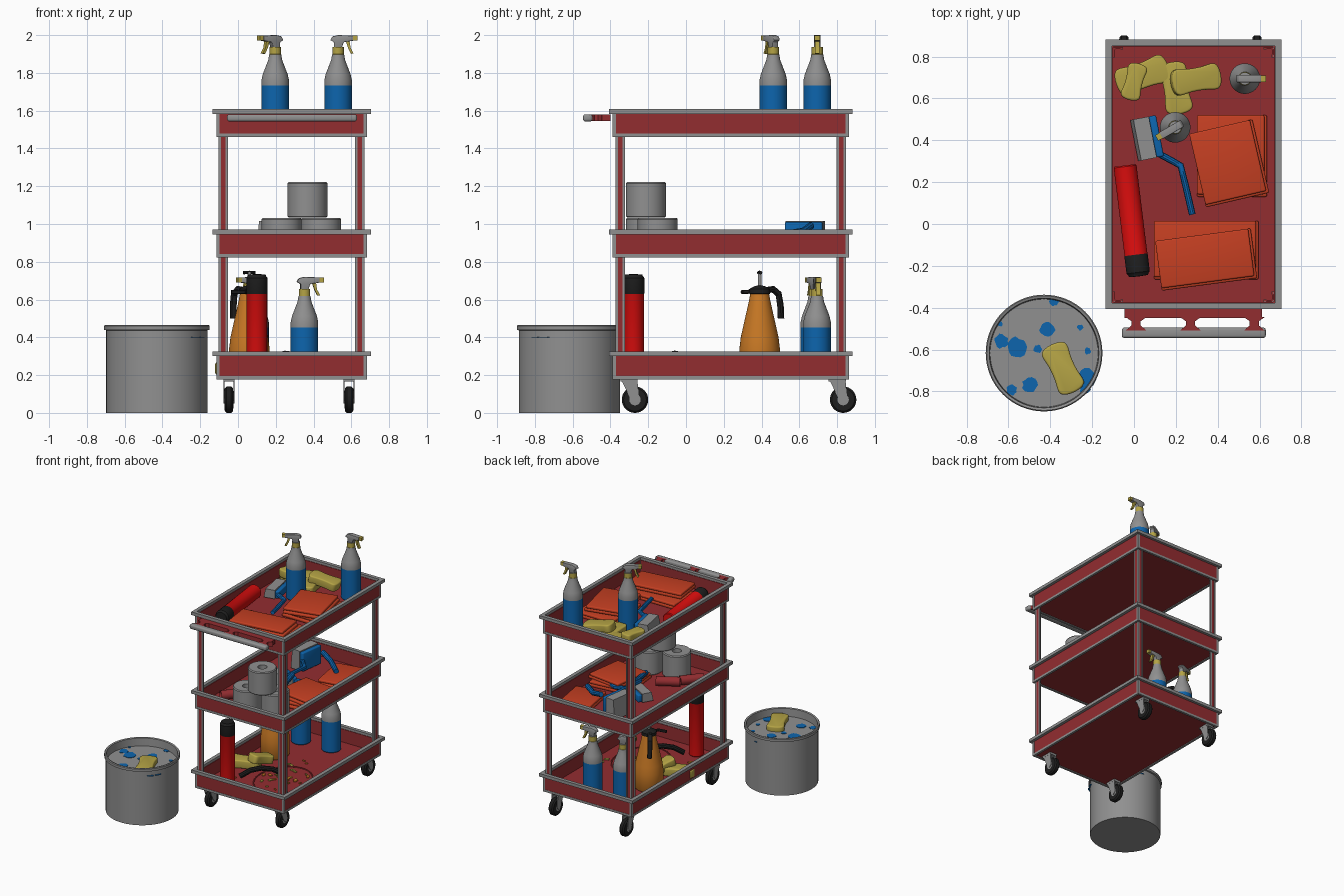
import bpy, bmesh, math, random
from mathutils import Matrix, Vector

if "Cube" in bpy.data.objects:
    bpy.data.objects.remove(bpy.data.objects["Cube"])
random.seed(4)

def mat(name, r, g, b):
    m = bpy.data.materials.new(name)
    m.diffuse_color = (r, g, b, 1)
    m.use_nodes = True
    m.node_tree.nodes["Principled BSDF"].inputs["Base Color"].default_value = m.diffuse_color
    return m

RED = mat("dark_red_paint", 0.29, 0.026, 0.03)
GRAY = mat("gray", 0.28, 0.28, 0.28)
BLUE = mat("blue", 0.004, 0.13, 0.42)
YELLOW = mat("yellow", 0.46, 0.37, 0.06)
ORANGE = mat("bottle_orange", 0.58, 0.19, 0.018)
CLOTH = mat("cloth_orange_red", 0.56, 0.05, 0.016)
BRIGHT = mat("bright_red", 0.68, 0.004, 0.004)
BLACK = mat("black", 0.013, 0.013, 0.013)

def finish(bm, name, mats, M=None, bevel=0):
    bmesh.ops.recalc_face_normals(bm, faces=bm.faces)
    me = bpy.data.meshes.new(name)
    bm.to_mesh(me)
    bm.free()
    for m in mats:
        me.materials.append(m)
    ob = bpy.data.objects.new(name, me)
    bpy.context.collection.objects.link(ob)
    if M is not None:
        ob.matrix_world = M
    if bevel:
        b = ob.modifiers.new("bevel", 'BEVEL')
        b.width, b.segments = bevel, 3
    return ob

def place(x, y, z, rz=0, rx=0, ry=0):
    R = Matrix.Rotation
    return (Matrix.Translation((x, y, z)) @ R(math.radians(rz), 4, 'Z')
            @ R(math.radians(ry), 4, 'Y') @ R(math.radians(rx), 4, 'X'))

def boxes(name, items, M=None, bevel=0):
    """items: (x0, x1, y0, y1, z0, z1, material)"""
    bm, mats = bmesh.new(), []
    for x0, x1, y0, y1, z0, z1, m in items:
        if m not in mats:
            mats.append(m)
        S = Matrix.Diagonal((abs(x1 - x0), abs(y1 - y0), z1 - z0, 1))
        T = Matrix.Translation(((x0 + x1) / 2, (y0 + y1) / 2, (z0 + z1) / 2))
        r = bmesh.ops.create_cube(bm, size=1, matrix=T @ S)
        for f in {f for v in r['verts'] for f in v.link_faces}:
            f.material_index = mats.index(m)
    return finish(bm, name, mats, M, bevel)

def lathe(name, prof, M, n=40):
    """prof: (radius, z, material of the band ending at this point)"""
    bm, mats, prev = bmesh.new(), [], None
    for r, z, m in prof:
        if m not in mats:
            mats.append(m)
        ring = [bm.verts.new((r * math.cos(a * math.tau / n), r * math.sin(a * math.tau / n), z))
                for a in range(n if r > 0 else 1)]
        if prev:
            for i in range(n):
                j = (i + 1) % n
                q = [prev[i % len(prev)], prev[j % len(prev)], ring[j % len(ring)], ring[i % len(ring)]]
                bm.faces.new(list(dict.fromkeys(q))).material_index = mats.index(m)
        prev = ring
    return finish(bm, name, mats, M)

def prism(name, pts, h0, h1, m, M, bevel=0):
    """extrude a 2D outline from h0 to h1 along local z"""
    bm = bmesh.new()
    f = bm.faces.new([bm.verts.new((x, y, h0)) for x, y in pts])
    g = bmesh.ops.extrude_face_region(bm, geom=[f])['geom']
    bmesh.ops.translate(bm, vec=(0, 0, h1 - h0), verts=[v for v in g if isinstance(v, bmesh.types.BMVert)])
    return finish(bm, name, [m], M, bevel)

def tube(name, pts, r, m, cyclic=False):
    cu = bpy.data.curves.new(name, 'CURVE')
    cu.dimensions, cu.bevel_depth, cu.bevel_resolution = '3D', r, 3
    cu.use_fill_caps = True
    s = cu.splines.new('POLY')
    s.points.add(len(pts) - 1)
    for p, c in zip(s.points, pts):
        p.co = (*c, 1)
    s.use_cyclic_u = cyclic
    cu.materials.append(m)
    ob = bpy.data.objects.new(name, cu)
    bpy.context.collection.objects.link(ob)

CX, CY = 0.284, 0.237
UP = Matrix.Rotation(math.pi / 2, 4, 'X')       # stands a prism upright

# trays: red floor and walls, gray rim and worn gray edges
for tag, z in (("bottom", 0.18), ("middle", 0.825), ("top", 1.463)):
    a, b, t, e, h = 0.397, 0.623, 0.012, 0.016, 0.145
    it = [(-a, a, -b, b, z + 0.004, z + 0.02, RED)]
    for s in (-1, 1):
        it += [(s * a, s * (a - t), -b, b, z, z + h - 0.02, RED),
               (-a + t, a - t, s * b, s * (b - t), z, z + h - 0.02, RED),
               (s * 0.42, s * 0.39, -0.644, 0.644, z + h - 0.025, z + h, GRAY),
               (-0.39, 0.39, s * 0.644, s * 0.615, z + h - 0.025, z + h, GRAY),
               (s * (a + .002), s * (a - e), -b - .002, b + .002, z - .002, z + e, GRAY),
               (-a + e, a - e, s * (b + .002), s * (b - e), z - .002, z + e, GRAY)]
        for q in (-1, 1):
            it.append((s * (a + .002), s * (a - e), q * (b + .002), q * (b - e), z + e, z + h - 0.025, GRAY))
    boxes(tag + "_tray", it, place(CX, CY, 0))

# angle-iron legs and casters at four corners
fork = [(-0.075, 0.18), (0.012, 0.18), (0.022, 0.07), (0, 0.05), (-0.022, 0.07)]
for s in (-1, 1):
    for q in (-1, 1):
        X, Y, w, t, e = s * 0.384, q * 0.608, 0.046, 0.008, 0.011
        z0, z1 = 0.2, 1.5
        boxes("leg", [(X, X - s * w, Y, Y - q * t, z0, z1, RED), (X, X - s * t, Y, Y - q * w, z0, z1, RED),
                      (X + s * .002, X - s * e, Y + q * .002, Y - q * e, z0, z1, GRAY),
                      (X - s * (w - e), X - s * (w + .002), Y + q * .002, Y - q * (t + .002), z0, z1, GRAY),
                      (X + s * .002, X - s * (t + .002), Y - q * (w - e), Y - q * (w + .002), z0, z1, GRAY)],
              place(CX, CY, 0))
        wx, wy = (-0.048, 0.588)[s > 0], (-0.27, 0.832)[q > 0]
        lathe("caster_wheel", [(0, -.024, GRAY), (.03, -.024, GRAY), (.06, -.022, BLACK), (.07, -.012, BLACK),
                               (.07, .012, BLACK), (.06, .022, BLACK), (.03, .024, BLACK), (0, .024, GRAY)],
              place(wx, wy, 0.07, ry=90), 32)
        Q = Matrix(((0, 0, 1, wx), (1, 0, 0, wy), (0, 1, 0, 0), (0, 0, 0, 1)))
        for o in (-0.029, 0.023):
            prism("caster_fork", fork, o, o + 0.006, GRAY, Q)
        boxes("caster_plate", [(-.03, .03, -.078, .014, .165, .182, GRAY)], place(wx, wy, 0))

# push handle: red backing and flared struts, gray rounded bar
boxes("handle_backing", [(-.045, .612, -.45, -.40, 1.546, 1.58, RED)])
for x in (0.01, 0.27, 0.575):
    prism("handle_strut", [(x - .05, -.445), (x - .022, -.465), (x - .022, -.485), (x - .05, -.51),
                           (x + .05, -.51), (x + .022, -.485), (x + .022, -.465), (x + .05, -.445)],
          1.546, 1.58, RED, Matrix())
boxes("handle_bar", [(-.058, .63, -.545, -.495, 1.543, 1.58, GRAY)], bevel=0.012)

# trigger spray bottles
HEAD = [(-.022, .45), (-.022, .48), (-.042, .49), (-.03, .51), (0, .517), (.08, .514), (.08, .487), (.03, .48), (.02, .45)]
for x, y, z, a in ((.53, .695, 1.483, 0), (.197, .462, 1.483, 210), (.352, .694, .203, 5), (.09, .68, .203, 200)):
    M = place(x, y, z, a)
    lathe("spray_bottle", [(0, 0, BLUE), (.068, 0, BLUE), (.073, .006, BLUE), (.073, .25, BLUE), (.073, .278, GRAY),
                           (.066, .31, GRAY), (.037, .385, GRAY), (.032, .415, GRAY), (.03, .416, YELLOW),
                           (.03, .453, YELLOW), (0, .455, GRAY)], M)
    prism("spray_head", HEAD, -.018, .018, GRAY, M @ UP, .004)
    boxes("spray_nozzle", [(.078, .102, -.015, .015, .488, .514, YELLOW)], M)
    prism("spray_trigger", [(.04, .487), (.06, .487), (.066, .45), (.082, .42), (.068, .418), (.052, .45)],
          -.012, .012, YELLOW, M @ UP)

# red canisters with black caps: one standing, one lying
CAN = [(0, 0, BRIGHT), (.05, 0, BRIGHT), (.055, .006, BRIGHT), (.055, .43, BRIGHT), (.056, .432, BLACK),
       (.056, .515, BLACK), (.048, .525, BLACK), (.046, .533, BLACK), (0, .535, BLACK)]
lathe("standing_canister", CAN, place(.1, -.277, .2))
lathe("lying_canister", CAN, place(-.043, .28, 1.539, rz=7, rx=90))

# orange pump sprayer
M = place(.06, .39, .2)
lathe("pump_sprayer", [(0, 0, ORANGE), (.1, 0, ORANGE), (.107, .01, ORANGE), (.107, .14, ORANGE), (.1, .2, ORANGE),
                       (.055, .4, ORANGE), (.05, .43, ORANGE), (.056, .431, BLACK), (.056, .455, BLACK),
                       (.03, .47, BLACK), (.01, .475, BLACK), (.01, .545, GRAY), (0, .545, GRAY)], M)
tube("pump_handle", [(.028, .385, .742), (.06, .39, .744), (.092, .395, .742)], .009, BLACK)
tube("pump_nozzle", [(.06, .39, .643), (.0, .46, .655), (-.02, .49, .63), (-.025, .5, .57), (-.025, .503, .5)], .018, BLACK)
tube("pump_spout", [(.06, .39, .645), (.03, .31, .64), (-.035, .3, .64)], .011, BLACK)

# folded cloths, layered
for x, y, z, sx, sy, a in ((.468, .325, 1.483, .335, .39, 0), (.455, .29, 1.535, .31, .36, 13),
                           (.345, -.125, 1.483, .5, .28, 0), (.345, -.17, 1.53, .46, .24, 7.5),
                           (.49, .15, .845, .34, .36, 6), (.5, .16, .885, .3, .32, -8), (.52, .6, .845, .26, .34, 10)):
    for k in range(2):
        boxes("folded_cloth", [(-sx / 2, sx / 2 - k * .012, -sy / 2 + k * .012, sy / 2,
                                k * .024, k * .024 + .023, CLOTH)], place(x, y, z, a), .008)

# waisted sponges
def sponge(x, y, z, a, s=1, rx=0, ry=0, h=.065):
    pts = []
    for i in range(40):
        t = i * math.tau / 40
        c = math.cos(t)
        pts.append((.12 * s * math.copysign(abs(c) ** .75, c), .088 * s * math.sin(t) * (.62 + .75 * c * c)))
    prism("sponge", pts, 0, h, YELLOW, place(x, y, z, a, rx, ry), .01)

sponge(.04, .71, 1.484, 20, 1.1)
sponge(.0, .68, 1.53, 75, .75)
sponge(.2, .65, 1.484, 100, 1.05)
sponge(.29, .69, 1.525, 10, 1.0, ry=10)
sponge(-.0, .09, .203, 20, 1)
sponge(.1, .14, .24, 70, .8, ry=15)
sponge(-.34, -.69, .375, 115, 1.05)

# hand brushes: gray bristles, blue back and curved handle
def brush(x, y, z, a, flip=1, h=.07):
    M = place(x, y, z, a)
    prism("brush_bristles", [(-.06, 0), (.03, 0), (.03, h), (-.045, h)], -.1, .1, GRAY, M @ UP)
    boxes("brush_back", [(.03, .065, -.1, .1, .005, h - .005, BLUE)], M, .008)
    path = [(.045, -.085), (.1, -.13), (.135, -.16), (.14, -.26), (.145, -.4)]
    pts = [M @ Vector((px, py * flip, h * .55)) for px, py in path]
    tube("brush_handle", pts, .016, BLUE)

brush(.06, .41, 1.5, 11)
brush(.17, .63, .855, -8, h=.16)
brush(.2, .3, .86, 60)
tube("blue_bar", [(.28, .3, .94), (.3, .2, .93), (.36, -.0, .9)], .02, BLUE)
tube("brush_stick", [(.3, .66, .99), (.4, .62, .96), (.52, .52, .945)], .02, BLUE)

# paper rolls
for x, y, z in ((.231, -.212, .845), (.44, -.15, .845), (.368, -.212, 1.035)):
    lathe("paper_roll", [(.035, .005, GRAY), (.1, 0, GRAY), (.106, .006, GRAY), (.106, .18, GRAY), (.1, .188, GRAY),
                         (.035, .186, GRAY), (.035, .005, GRAY)], place(x, y, z))
# empty roll cores lying down
for x, y, a in ((.16, .0, 30), (.04, -.13, 50)):
    lathe("roll_core", [(.036, -.09, RED), (.036, .09, RED), (.031, .09, RED), (.031, -.09, RED), (.036, -.09, RED)],
          place(x, y, .882, a, ry=90), 24)

# bottom tray litter: curved black wand, stain ring, crumbs
tube("black_wand", [(.13, -.16, .25), (.19, -.11, .295), (.25, -.06, .31), (.32, -.01, .3), (.37, .04, .26)], .02, BLACK)
tube("spill_ring", [(.37 + .2 * math.cos(i * math.tau / 48), .05 + .25 * math.sin(i * math.tau / 48), .201)
                    for i in range(48)], .005, RED, True)
for i in range(45):
    s = random.uniform(.008, .018)
    boxes("crumb", [(-s, s, -s * .6, s * .6, 0, .007, random.choice((YELLOW, ORANGE)))],
          place(random.gauss(.36, .11), random.gauss(.08, .17), .201, random.uniform(0, 180)))

# bucket with foamy water and blue patches
BX, BY = -.43, -.617
lathe("bucket", [(0, 0, GRAY), (.268, 0, GRAY), (.268, .437, GRAY), (.279, .44, GRAY), (.279, .46, GRAY),
                 (.274, .466, GRAY), (.262, .462, GRAY), (.258, .4, GRAY), (0, .4, GRAY)], place(BX, BY, 0), 64)
for px, py, r in ((-.383, -.37, .022), (-.416, -.507, .034), (-.555, -.588, .046), (-.635, -.56, .032),
                  (-.46, -.598, .02), (-.498, -.77, .036), (-.584, -.794, .024), (-.225, -.735, .042),
                  (-.258, -.493, .014), (-.222, -.607, .016), (-.64, -.478, .012), (-.235, -.79, .025)):
    pts = [(r * random.uniform(.8, 1.2) * math.cos(i * math.tau / 14),
            r * random.uniform(.8, 1.2) * math.sin(i * math.tau / 14)) for i in range(14)]
    prism("water_patch", pts, 0, .003, BLUE, place(px, py, .4))

# turn tubes into meshes and smooth everything, keeping sharp edges
bpy.ops.object.select_all(action='SELECT')
bpy.context.view_layer.objects.active = bpy.data.objects["bucket"]
bpy.ops.object.convert(target='MESH')
bpy.ops.object.shade_smooth_by_angle(angle=math.radians(35))
